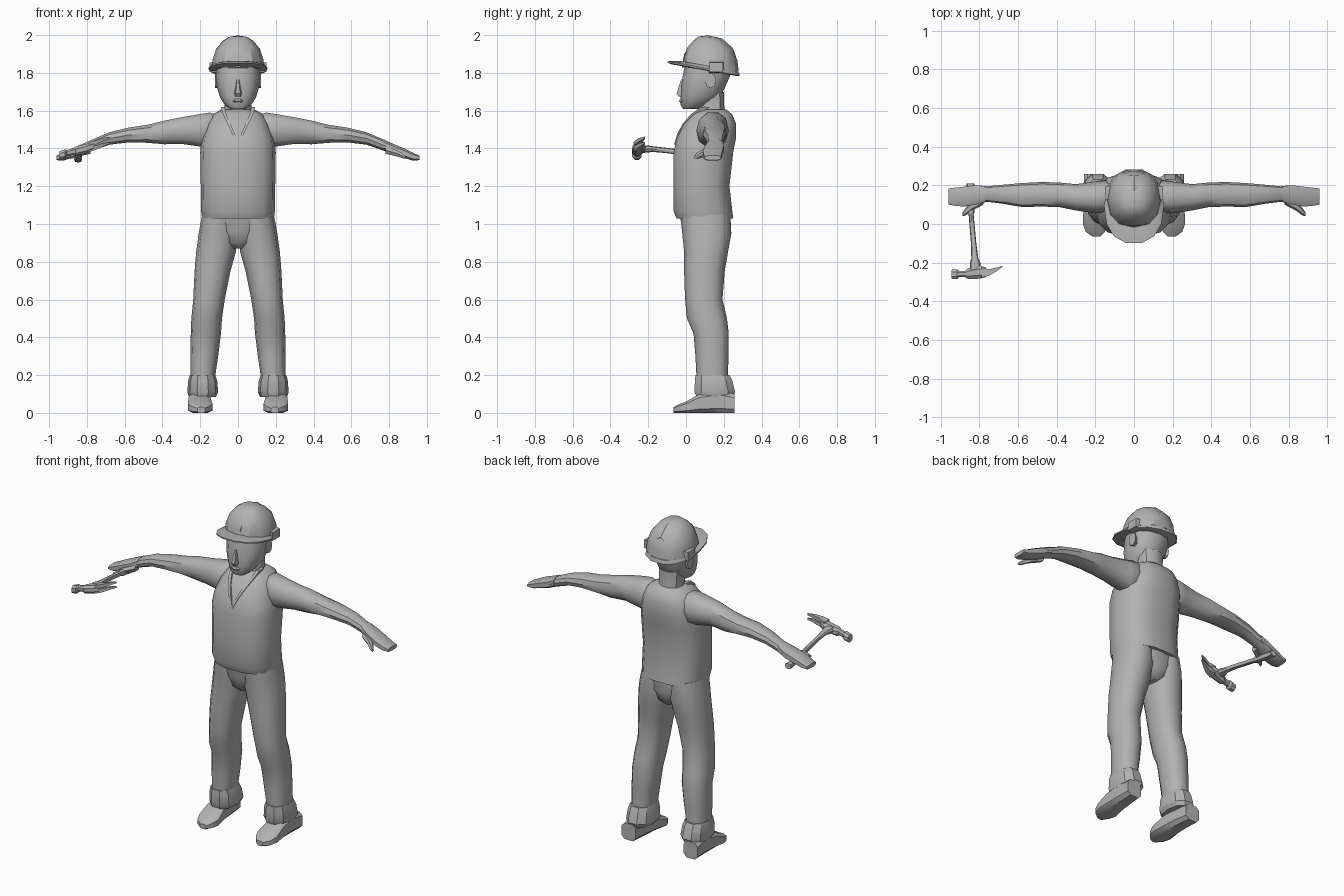
import bpy, bmesh, math

GREY = bpy.data.materials.new("plain_grey")
GREY.diffuse_color = (0.45, 0.45, 0.45, 1)


def loft(name, axis, rings, n=12, p=2.3, flat=False, mirror=False, tilt=0.0, angle=40):
    """Skin rings (pos, u0, u1, v0, v1) stacked along an axis.
    (u, v) is (x, y) for axis z, (y, z) for axis x, (x, z) for axis y."""
    bm = bmesh.new()
    ph = math.pi / n if flat else 0
    pts = []
    for i in range(n):
        a = 2 * math.pi * i / n + ph
        c, s = math.cos(a), math.sin(a)
        pts.append((math.copysign(abs(c) ** (2 / p), c), math.copysign(abs(s) ** (2 / p), s)))
    mu, mv = max(q[0] for q in pts), max(q[1] for q in pts)
    loops = []
    for t, u0, u1, v0, v1 in rings:
        loop = []
        for cu, cv in pts:
            u = (u0 + u1) / 2 + (u1 - u0) / 2 * cu / mu
            v = (v0 + v1) / 2 + (v1 - v0) / 2 * cv / mv
            if axis == 'z':
                co = [u, v, t + tilt * (v - 0.11)]
            elif axis == 'x':
                co = [t, u, v]
            else:
                co = [u, t, v]
            if mirror:
                co[0] = -co[0]
            loop.append(bm.verts.new(co))
        loops.append(loop)
    for a, b in zip(loops, loops[1:]):
        for i in range(n):
            j = (i + 1) % n
            bm.faces.new((a[i], a[j], b[j], b[i]))
    bm.faces.new(loops[0])
    bm.faces.new(loops[-1])
    bmesh.ops.recalc_face_normals(bm, faces=bm.faces)
    me = bpy.data.meshes.new(name)
    bm.to_mesh(me)
    bm.free()
    me.materials.append(GREY)
    ob = bpy.data.objects.new(name, me)
    bpy.context.collection.objects.link(ob)
    bpy.ops.object.select_all(action='DESELECT')
    ob.select_set(True)
    bpy.context.view_layer.objects.active = ob
    bpy.ops.object.shade_smooth_by_angle(angle=math.radians(angle))
    return ob


def pair(name, axis, rings, **kw):
    loft("left_" + name, axis, rings, **kw)
    loft("right_" + name, axis, rings, mirror=True, **kw)


# shoes with flat soles
pair("shoe", 'y', [(-0.065, .175, .215, 0, .03), (-.04, .15, .25, 0, .045),
                   (0, .135, .265, 0, .06), (.07, .145, .262, 0, .1),
                   (.17, .155, .258, 0, .12), (.258, .165, .26, 0, .1)],
     n=8, p=3.5, flat=True, angle=35)

# trouser legs, turned-up cuffs and seat
pair("trouser_leg", 'z', [
    (.1, .125, .25, .06, .23), (.2, .12, .252, .055, .222), (.3, .105, .252, .05, .225),
    (.42, .09, .25, .04, .226), (.5, .085, .247, .005, .217), (.6, .07, .237, -.005, .193),
    (.75, .04, .23, -.01, .205), (.85, .012, .222, -.01, .222), (.95, 0, .208, -.02, .24),
    (1.05, 0, .19, -.03, .235)])
pair("cuff", 'z', [(.085, .118, .26, .055, .25), (.11, .105, .268, .045, .26),
                   (.17, .11, .264, .047, .245), (.2, .12, .255, .05, .23)], n=10, angle=30)
loft("trouser_seat", 'z', [(.87, -.03, .03, .03, .19), (.9, -.09, .09, -.002, .22),
                           (.96, -.19, .19, -.018, .236), (1.06, -.188, .188, -.035, .235)])

# sleeveless vest
loft("vest", 'z', [
    (1.03, -.19, .19, -.05, .25), (1.07, -.196, .196, -.067, .245), (1.2, -.197, .197, -.065, .23),
    (1.38, -.2, .2, -.066, .25), (1.45, -.193, .193, -.05, .264), (1.53, -.165, .165, -.01, .265),
    (1.58, -.135, .135, .03, .245), (1.605, -.09, .09, .065, .215)], n=14, p=2.6, angle=50)
# V-neck edging running from the neck to the chest
pair("neckline", 'z', [(1.42, -.004, .006, -.064, -.05), (1.48, .018, .032, -.045, -.02),
                       (1.53, .04, .056, -.018, .01), (1.58, .062, .08, .025, .06),
                       (1.62, .07, .09, .08, .13)], n=4, flat=True, angle=30)

# arms, hands and thumbs
pair("arm", 'x', [
    (.1, .08, .21, 1.44, 1.575), (.15, .06, .225, 1.4, 1.59), (.2, .055, .22, 1.41, 1.582),
    (.3, .07, .206, 1.424, 1.565), (.39, .088, .215, 1.422, 1.547), (.48, .09, .217, 1.43, 1.525),
    (.58, .088, .212, 1.432, 1.51), (.68, .105, .203, 1.42, 1.486), (.76, .115, .195, 1.392, 1.452),
    (.8, .107, .2, 1.376, 1.432)], n=10)
pair("hand", 'x', [(.77, .115, .196, 1.392, 1.448), (.82, .1, .2, 1.368, 1.425),
                   (.88, .09, .193, 1.35, 1.4), (.925, .094, .188, 1.335, 1.378),
                   (.96, .1, .184, 1.338, 1.362)], n=8, p=3, flat=True, angle=35)
pair("thumb", 'x', [(.78, .1, .15, 1.372, 1.41), (.84, .068, .115, 1.358, 1.39),
                    (.87, .045, .085, 1.348, 1.375), (.888, .04, .06, 1.345, 1.36)], n=6)

# neck, head, nose, lips and ears
loft("neck", 'z', [(1.54, -.09, .09, .04, .21), (1.61, -.07, .07, .075, .203),
                   (1.7, -.075, .075, .07, .2)], n=10)
loft("head", 'z', [
    (1.608, -.04, .04, -.015, .06), (1.63, -.07, .07, -.028, .12), (1.67, -.095, .095, -.028, .18),
    (1.72, -.11, .11, -.028, .205), (1.78, -.118, .118, -.018, .232), (1.87, -.11, .11, .0, .235)])
loft("nose", 'z', [(1.675, -.016, .016, -.04, 0), (1.69, -.02, .02, -.05, 0),
                   (1.765, -.009, .009, -.026, 0)], n=6)
loft("lips", 'z', [(1.642, -.025, .025, -.03, 0), (1.652, -.03, .03, -.038, 0),
                   (1.663, -.022, .022, -.03, 0)], n=6)
pair("ear", 'x', [(.1, .105, .15, 1.72, 1.79), (.122, .1, .16, 1.72, 1.8)], n=8)

# hard hat: brim reaching forward, dome, side slots and centre ridge
loft("helmet_brim", 'z', [(1.812, -.145, .145, -.075, .275), (1.816, -.155, .155, -.098, .283),
                          (1.824, -.155, .155, -.098, .283), (1.838, -.138, .138, -.03, .277)],
     n=14, tilt=-.18, angle=30)
loft("helmet_dome", 'z', [
    (1.82, -.142, .142, -.022, .279), (1.875, -.134, .134, -.014, .272),
    (1.93, -.115, .115, .008, .252), (1.97, -.082, .082, .042, .21),
    (1.99, -.05, .05, .068, .17), (1.996, -.015, .015, .1, .135)], n=12, tilt=-.06, angle=32)
pair("helmet_slot", 'x', [(.11, .12, .2, 1.8, 1.86), (.15, .125, .195, 1.805, 1.855)],
     n=4, flat=True)
loft("helmet_ridge", 'y', [(-.01, -.025, .025, 1.87, 1.9), (.04, -.022, .022, 1.94, 1.972),
                           (.11, -.02, .02, 1.97, 2.0), (.19, -.022, .022, 1.94, 1.983),
                           (.25, -.025, .025, 1.87, 1.93)], n=6, flat=True)

# claw hammer held in the right hand
loft("hammer_handle", 'y', [
    (.21, -.868, -.825, 1.325, 1.36), (.17, -.866, -.828, 1.328, 1.362),
    (.06, -.862, -.826, 1.345, 1.385), (.05, -.856, -.83, 1.352, 1.382),
    (-.1, -.844, -.816, 1.375, 1.403), (-.18, -.842, -.805, 1.382, 1.412),
    (-.2, -.85, -.795, 1.378, 1.416), (-.26, -.85, -.795, 1.375, 1.418)], n=8)
loft("hammer_head", 'x', [
    (-.945, -.283, -.237, 1.34, 1.385), (-.915, -.285, -.235, 1.345, 1.395),
    (-.905, -.275, -.243, 1.358, 1.392), (-.875, -.275, -.243, 1.365, 1.4),
    (-.86, -.285, -.23, 1.36, 1.41), (-.8, -.283, -.215, 1.375, 1.425),
    (-.765, -.275, -.225, 1.39, 1.435)], n=8, flat=True, angle=30)
for k, dz in enumerate((-.014, .014)):
    loft("hammer_claw_%d" % (k + 1), 'x', [
        (-.79, -.278, -.225, 1.394 + dz, 1.418 + dz), (-.75, -.268, -.235, 1.408 + dz, 1.43 + dz),
        (-.715, -.247, -.226, 1.424 + dz, 1.442 + dz), (-.68, -.222, -.217, 1.438 + dz, 1.448 + dz)],
        n=4, flat=True)
